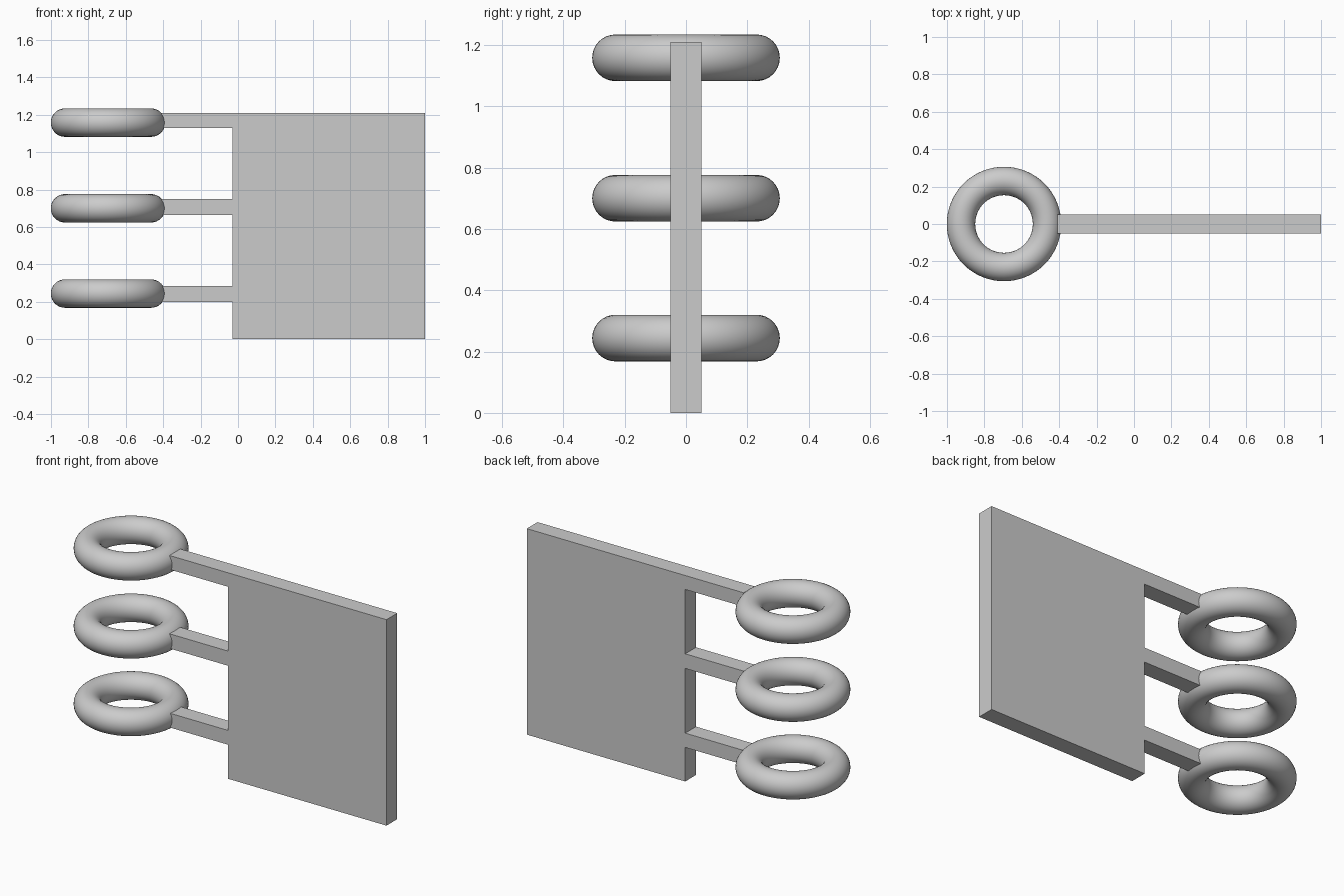
import bpy
import math

cube = bpy.data.objects.get("Cube")
if cube:
    bpy.data.objects.remove(cube, do_unlink=True)

grey = bpy.data.materials.new("light grey")
grey.use_nodes = True
colour = (0.6, 0.6, 0.6, 1)
grey.diffuse_color = colour
grey.node_tree.nodes["Principled BSDF"].inputs["Base Color"].default_value = colour

HALF_DEPTH = 0.05
RING_X = -0.695


def box(name, x0, x1, z0, z1):
    """Box of the shared plate thickness, spanning the given x and z limits."""
    bpy.ops.mesh.primitive_cube_add(size=1, location=((x0 + x1) / 2, 0, (z0 + z1) / 2))
    obj = bpy.context.object
    obj.name = name
    for v in obj.data.vertices:
        v.co.x *= x1 - x0
        v.co.y *= 2 * HALF_DEPTH
        v.co.z *= z1 - z0
    obj.data.materials.append(grey)


def ring(name, z):
    """Smooth horizontal ring."""
    bpy.ops.mesh.primitive_torus_add(location=(RING_X, 0, z), major_radius=0.23,
                                     minor_radius=0.076, major_segments=64,
                                     minor_segments=32)
    obj = bpy.context.object
    obj.name = name
    bpy.ops.object.shade_smooth_by_angle(angle=math.radians(40))
    obj.data.materials.append(grey)


# Main flat panel
box("panel", -0.03, 1.0, 0, 1.21)

# Three arms, each carrying a ring: ring centre, arm bottom, arm top
for level, ring_z, low, high in (("lower", 0.244, 0.2, 0.284),
                                 ("middle", 0.7, 0.664, 0.75),
                                 ("upper", 1.158, 1.128, 1.21)):
    box(level + "_arm", -0.41, -0.03, low, high)
    ring(level + "_ring", ring_z)
